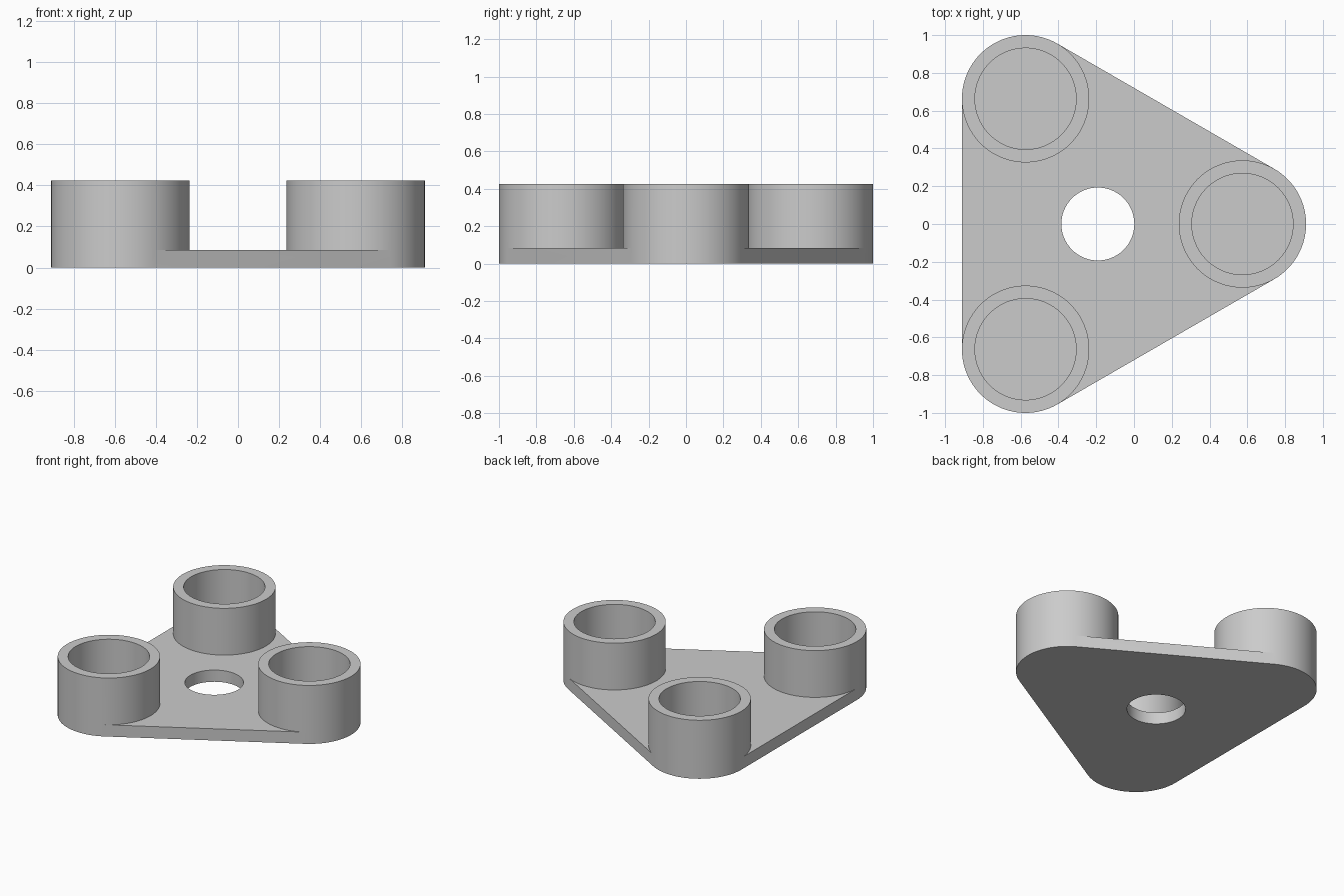
import bpy, bmesh
from math import cos, sin, tau, sqrt

cube = bpy.data.objects.get("Cube")
if cube:
    bpy.data.objects.remove(cube, do_unlink=True)

SEG = 96                 # sides of every full circle
THIRD, SIXTH, HALF = SEG // 3, SEG // 6, SEG // 2
R_OUT, R_IN, R_HOLE = 0.337, 0.268, 0.193
PLATE, TOP = 0.085, 0.425
SPREAD = (2 - 2 * R_OUT) / sqrt(3)   # middle of plate to each cup axis
MID_X = -SPREAD / 4

bm = bmesh.new()


def arc(centre, radius, z, first, last):
    """Vertices on a circle, from step first up to but not including last."""
    return [bm.verts.new((centre[0] + radius * cos(k * tau / SEG),
                          centre[1] + radius * sin(k * tau / SEG), z))
            for k in range(first, last)]


def strip(a, b, closed=True):
    """Quads between two matching rows of vertices."""
    for k in range(len(a) if closed else len(a) - 1):
        n = (k + 1) % len(a)
        bm.faces.new((a[k], a[n], b[n], b[k]))


# Centre hole
middle = (MID_X, 0)
hole_low = arc(middle, R_HOLE, 0, 0, SEG)
hole_high = arc(middle, R_HOLE, PLATE, 0, SEG)
strip(hole_low, hole_high)

# Three open cups, each with the rounded plate corner beneath it
corners, feet = [], []
for i in range(3):
    turn = i * THIRD
    centre = (MID_X + SPREAD * cos(i * tau / 3), SPREAD * sin(i * tau / 3))
    foot = arc(centre, R_OUT, PLATE, turn, turn + SEG)
    rim_out = arc(centre, R_OUT, TOP, turn, turn + SEG)
    rim_in = arc(centre, R_IN, TOP, turn, turn + SEG)
    floor = arc(centre, R_IN, PLATE, turn, turn + SEG)
    strip(foot, rim_out)
    strip(rim_out, rim_in)
    strip(rim_in, floor)
    bm.faces.new(floor)
    corner = arc(centre, R_OUT, 0, turn - SIXTH, turn + SIXTH + 1)
    strip(corner, [foot[k] for k in range(-SIXTH, SIXTH + 1)], closed=False)
    corners.append(corner)
    feet.append(foot)

# Plate: straight sides, upper and lower face in three equal sectors
for i in range(3):
    n = (i + 1) % 3
    steps = [k % SEG for k in range((i + 1) * THIRD, i * THIRD - 1, -1)]
    bm.faces.new((corners[i][-1], corners[n][0], feet[n][-SIXTH], feet[i][SIXTH]))
    bm.faces.new([feet[i][k] for k in range(HALF, SIXTH - 1, -1)]
                 + [feet[n][-k] for k in range(SIXTH, HALF + 1)]
                 + [hole_high[k] for k in steps])
    bm.faces.new(corners[i][SIXTH:] + corners[n][:SIXTH + 1]
                 + [hole_low[k] for k in steps])

bmesh.ops.recalc_face_normals(bm, faces=bm.faces[:])
mesh = bpy.data.meshes.new("three_cup_plate")
bm.to_mesh(mesh)
bm.free()
body = bpy.data.objects.new("three_cup_plate", mesh)
bpy.context.collection.objects.link(body)

# Plain grey
grey = bpy.data.materials.new("light_grey")
grey.use_nodes = True
colour = (0.6, 0.6, 0.6, 1)
grey.diffuse_color = colour
grey.node_tree.nodes["Principled BSDF"].inputs["Base Color"].default_value = colour
mesh.materials.append(grey)

# Smooth walls, sharp rims
bpy.ops.object.select_all(action='DESELECT')
body.select_set(True)
bpy.context.view_layer.objects.active = body
bpy.ops.object.shade_smooth_by_angle()
